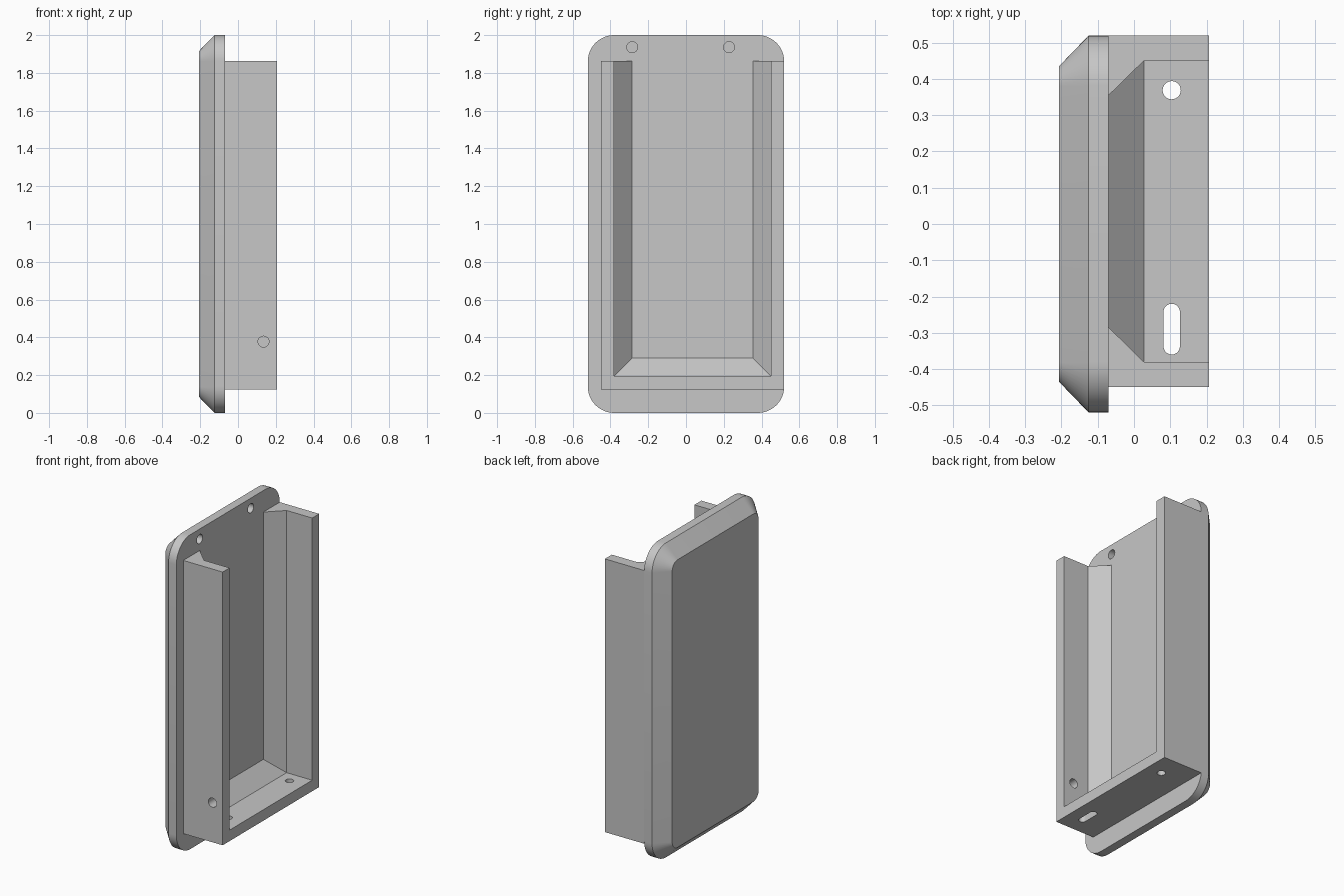
import bpy, bmesh
from math import sin, cos, pi, radians

if "Cube" in bpy.data.objects:
    bpy.data.objects.remove(bpy.data.objects["Cube"])

# Single grey finish
GREY = (0.57, 0.57, 0.57, 1)
grey = bpy.data.materials.new("grey")
grey.use_nodes = True
grey.diffuse_color = GREY
grey.node_tree.nodes["Principled BSDF"].inputs["Base Color"].default_value = GREY


def loft(name, rings):
    """Closed solid through matching rings of points."""
    bm = bmesh.new()
    loops = [[bm.verts.new(p) for p in ring] for ring in rings]
    n = len(loops[0])
    for a, b in zip(loops, loops[1:]):
        for i in range(n):
            j = (i + 1) % n
            bm.faces.new((a[i], a[j], b[j], b[i]))
    bm.faces.new(loops[0])
    bm.faces.new(loops[-1])
    bmesh.ops.recalc_face_normals(bm, faces=bm.faces)
    mesh = bpy.data.meshes.new(name)
    bm.to_mesh(mesh)
    bm.free()
    mesh.materials.append(grey)
    obj = bpy.data.objects.new(name, mesh)
    bpy.context.collection.objects.link(obj)
    return obj


def rounded(hu, hv, r, steps=12):
    """Rounded rectangle outline centred on the origin."""
    pts = []
    for q, (su, sv) in enumerate([(1, 1), (-1, 1), (-1, -1), (1, -1)]):
        for k in range(steps + 1):
            a = (q + k / steps) * pi / 2
            pts.append((su * (hu - r) + r * cos(a), sv * (hv - r) + r * sin(a)))
    # straight sides of zero length collapse to one point
    return [p for i, p in enumerate(pts)
            if abs(p[0] - pts[i - 1][0]) + abs(p[1] - pts[i - 1][1]) > 1e-6]


def drill(obj, axis, centre, depth, hu, hv):
    """Cut a round or slotted hole along an axis."""
    rings = []
    for d in (-depth, depth):
        ring = []
        for u, v in rounded(hu, hv, min(hu, hv)):
            off = {"x": (d, u, v), "y": (u, d, v), "z": (u, v, d)}[axis]
            ring.append([c + o for c, o in zip(centre, off)])
        rings.append(ring)
    cutter = loft("hole_cutter", rings)
    cutter.hide_render = True
    mod = obj.modifiers.new("hole", "BOOLEAN")
    mod.operation, mod.solver, mod.object = "DIFFERENCE", "EXACT", cutter
    bpy.context.view_layer.objects.active = obj
    bpy.ops.object.modifier_apply(modifier=mod.name)
    bpy.data.objects.remove(cutter)


# Face plate: rounded slab with a bevelled outer rim
BACK = -0.07
sections = [(-0.207, 0.085), (-0.125, 0), (BACK, 0)]
plate = loft("face_plate", [
    [(x, y, z + 1) for y, z in rounded(0.52 - i, 1 - i, 0.14 - i)]
    for x, i in sections])

# Three-sided frame: walls and floor thicken towards the plate
def frame_ring(x, t):
    y0, y1, z0, z1 = -0.45, 0.52, 0.125, 1.863
    return [(x, y0, z1), (x, y0, z0), (x, y1, z0), (x, y1, z1),
            (x, y1 - t, z1), (x, y1 - t, z0 + t), (x, y0 + t, z0 + t), (x, y0 + t, z1)]

frame = loft("wall_frame", [frame_ring(BACK, 0.165), frame_ring(0.027, 0.07),
                            frame_ring(0.207, 0.07)])

# Blind holes in the plate, through holes in the floor and front wall
for y in (-0.285, 0.228):
    drill(plate, "x", (BACK, y, 1.936), 0.06, 0.029, 0.029)
drill(frame, "z", (0.104, 0.369, 0.16), 0.1, 0.025, 0.025)
drill(frame, "z", (0.104, -0.29, 0.16), 0.1, 0.0225, 0.07)
drill(frame, "y", (0.135, -0.415, 0.377), 0.1, 0.029, 0.029)

# Smooth the curved corners and bores, keep edges crisp
bpy.ops.object.select_all(action="DESELECT")
for obj in (plate, frame):
    obj.select_set(True)
bpy.context.view_layer.objects.active = plate
bpy.ops.object.shade_smooth_by_angle(angle=radians(30))
